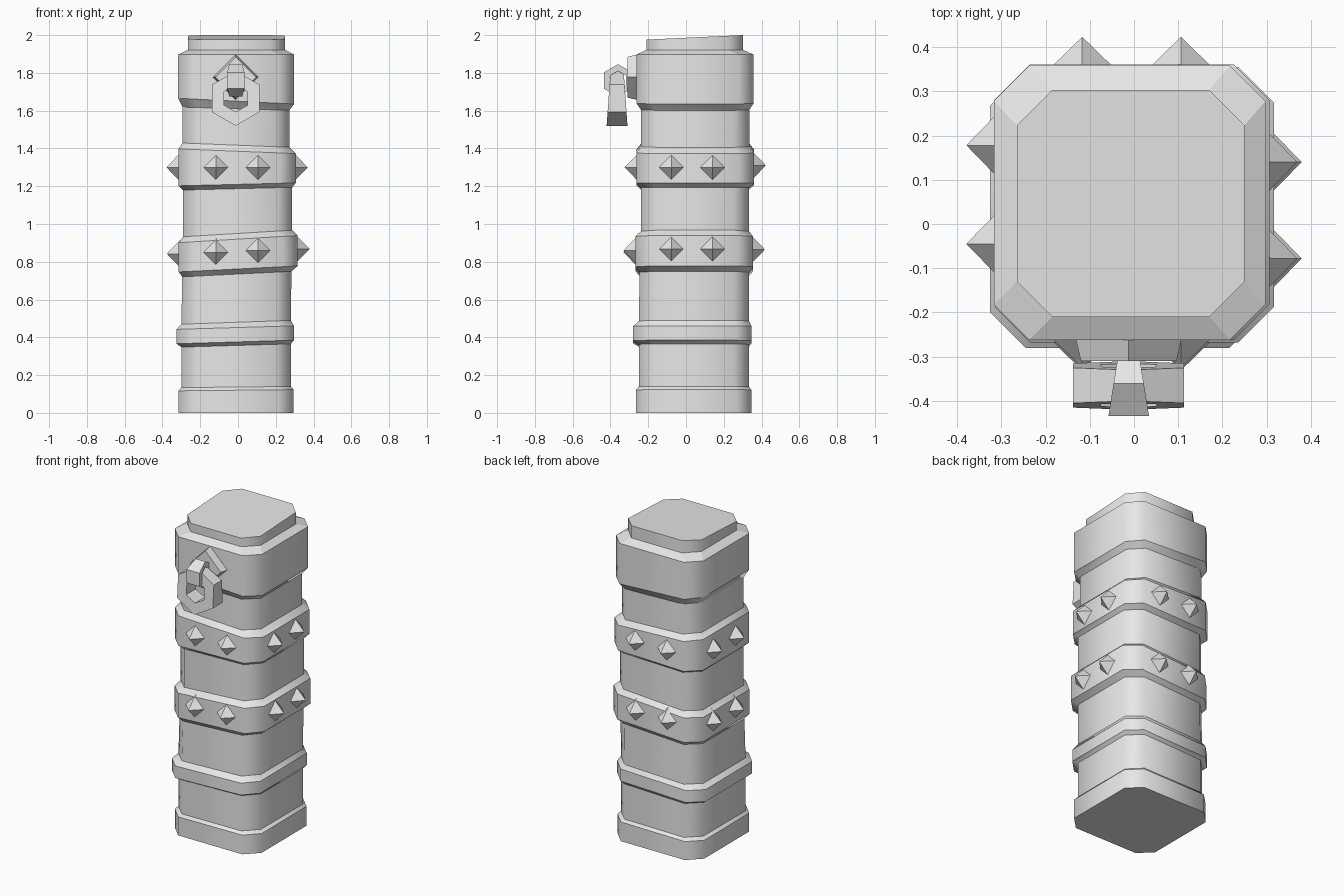
import bpy, bmesh
from math import sin, cos, pi
from mathutils import Vector, Matrix

if "Cube" in bpy.data.objects:
    bpy.data.objects.remove(bpy.data.objects["Cube"])

grey = bpy.data.materials.new("plain_grey")
grey.use_nodes = True
colour = (0.8, 0.8, 0.8, 1)
grey.diffuse_color = colour
grey.node_tree.nodes["Principled BSDF"].inputs["Base Color"].default_value = colour


def finish(name, bm):
    """Turn a bmesh into a named grey object."""
    bmesh.ops.recalc_face_normals(bm, faces=bm.faces)
    mesh = bpy.data.meshes.new(name)
    bm.to_mesh(mesh)
    bm.free()
    mesh.materials.append(grey)
    obj = bpy.data.objects.new(name, mesh)
    bpy.context.collection.objects.link(obj)
    return obj


def bridge(bm, a, b):
    n = len(a)
    return [bm.faces.new((a[i], a[(i + 1) % n], b[(i + 1) % n], b[i])) for i in range(n)]


def cut_corner_ring(bm, z, tilt, x0, x1, y0, y1, lean=0, cut=0.08):
    """Square loop with cut corners; tilt raises the +x side, lean the +y side."""
    c = cut
    pts = [(x0 + c, y0), (x1 - c, y0), (x1, y0 + c), (x1, y1 - c),
           (x1 - c, y1), (x0 + c, y1), (x0, y1 - c), (x0, y0 + c)]
    return [bm.verts.new((x, y, z + tilt * x + lean * (y - 0.045))) for x, y in pts]


# Post: bands, slanted ledges and the leaning cap, from the bottom up
wide = (-0.315, 0.295, -0.265, 0.347)
low = (-0.3, 0.28, -0.25, 0.333)
mid = (-0.295, 0.283, -0.245, 0.333)
upper = (-0.292, 0.287, -0.238, 0.333)
neck = (-0.293, 0.272, -0.238, 0.335)
collar = (-0.325, 0.296, -0.28, 0.348)
band_low = (-0.314, 0.316, -0.268, 0.355)
band_high = (-0.316, 0.306, -0.262, 0.36)
head = (-0.317, 0.297, -0.262, 0.358)
cap = (-0.265, 0.25, -0.21, 0.303)
rings = [
    (0, 0, wide), (0.12, 0.01, wide), (0.137, 0.01, low),
    (0.357, 0.03, low), (0.376, 0.03, collar), (0.452, 0.03, collar), (0.48, 0.035, low),
    (0.735, 0.05, mid), (0.762, 0.05, band_low), (0.92, 0.06, band_low), (0.95, 0.06, upper),
    (1.187, 0.025, upper), (1.21, 0.025, band_high),
    (1.385, -0.04, band_high), (1.417, -0.04, neck),
    (1.61, -0.03, neck), (1.65, -0.05, head), (1.897, 0, head), (1.922, 0, cap),
]
bm = bmesh.new()
loops = [cut_corner_ring(bm, z, tilt, *box) for z, tilt, box in rings]
loops.append(cut_corner_ring(bm, 1.988, 0, *cap, lean=0.047))
for a, b in zip(loops, loops[1:]):
    for f in bridge(bm, a, b):
        f.smooth = True
bm.faces.new(loops[0])
bm.faces.new(loops[-1])
# Ledges stay crisp, upright corners shade softly
for e in bm.edges:
    e.smooth = abs((e.verts[0].co - e.verts[1].co).normalized().z) > 0.35
finish("post", bm)


# Studs: four-sided points, two on each face of both bands
def stud(name, base, out):
    bm = bmesh.new()
    out = Vector(out)
    side = out.cross(Vector((0, 0, 1)))
    up = Vector((0, 0, 1))
    base = Vector(base) - out * 0.01
    ring = [bm.verts.new(base + 0.075 * d) for d in (side, up, -side, -up)]
    tip = bm.verts.new(base + out * 0.073)
    for i in range(4):
        bm.faces.new((ring[i], ring[(i + 1) % 4], tip))
    bm.faces.new(ring)
    finish(name, bm)


for level, z, slope, (x0, x1, y0, y1) in (("lower", 0.855, 0.04, band_low),
                                          ("upper", 1.3, 0, band_high)):
    for n, (x, yl, yr) in enumerate(((-0.117, -0.078, -0.045), (0.106, 0.14, 0.178))):
        stud(f"{level}_front_stud_{n}", (x, y0, z + slope * x), (0, -1, 0))
        stud(f"{level}_back_stud_{n}", (x, y1, z + 0.01), (0, 1, 0))
        stud(f"{level}_left_stud_{n}", (x1, yl, z + slope * x1), (1, 0, 0))
        stud(f"{level}_right_stud_{n}", (x0, yr, z + slope * x0), (-1, 0, 0))

# Diamond mount plate on the front of the head
bm = bmesh.new()
plate = []
for y, r in ((-0.25, 0.122), (-0.31, 0.108)):
    plate.append([bm.verts.new((-0.012 + r * cos(i * pi / 2), y, 1.777 + r * sin(i * pi / 2)))
                  for i in range(4)])
bridge(bm, *plate)
for loop in plate:
    bm.faces.new(loop)
finish("mount_plate", bm)


def hex_link(name, centre, outer, inner, half_width, turn=0):
    """Six-sided link around local y; half_width(u, v) sets its thickness."""
    bm = bmesh.new()
    loops = []
    for r, s in ((outer, -1), (outer, 1), (inner, 1), (inner, -1)):
        loop = []
        for i in range(6):
            u, v = r * sin(i * pi / 3), r * cos(i * pi / 3)
            loop.append(bm.verts.new((u, s * half_width(u, v), v)))
        loops.append(loop)
    for a, b in zip(loops, loops[1:] + loops[:1]):
        bridge(bm, a, b)
    bm.transform(Matrix.Translation(centre) @ Matrix.Rotation(turn, 4, "Z"))
    return finish(name, bm)


# Loop fixed to the plate, flaring toward the front, and the ring hanging in it
hex_link("mount_loop", (-0.012, -0.36, 1.76), 0.086, 0.05,
         lambda u, v: 0.034 - 0.16 * u, turn=pi / 2)
hex_link("hanging_ring", (-0.012, -0.365, 1.665), 0.145, 0.072,
         lambda u, v: 0.045 - 0.07 * v)
